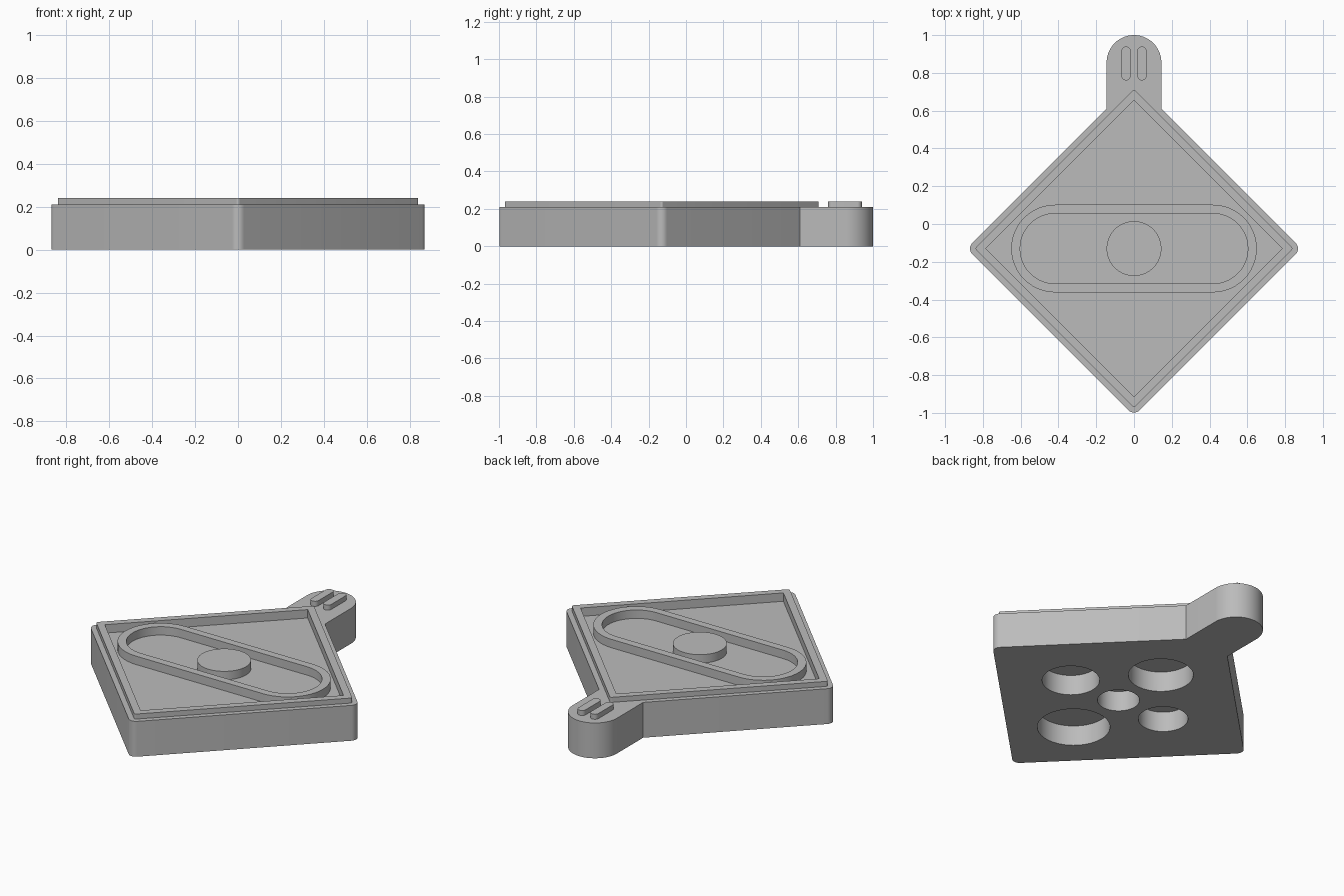
import bpy
import bmesh
from math import sin, cos, pi, sqrt

if "Cube" in bpy.data.objects:
    bpy.data.objects.remove(bpy.data.objects["Cube"], do_unlink=True)

CY = -0.13                      # centre of the diamond plate
LEDGE, TOP, FLOOR = 0.21, 0.24, 0.19
HOLE_DEPTH = 0.12

grey = bpy.data.materials.new("plain grey")
grey.use_nodes = True
grey.diffuse_color = (0.5, 0.5, 0.5, 1)
grey.node_tree.nodes["Principled BSDF"].inputs["Base Color"].default_value = (0.5, 0.5, 0.5, 1)


def arc(cx, cy, r, start, end, n):
    return [(cx + r * cos(start + (end - start) * i / n),
             cy + r * sin(start + (end - start) * i / n)) for i in range(n + 1)]


def circle(cx, cy, r, n=64):
    return arc(cx, cy, r, 0, 2 * pi, n)[:-1]


def diamond(half, r=0):
    """Diamond outline with rounded corners, anticlockwise from +x."""
    pts = []
    for k in range(4):
        a = k * pi / 2
        d = half - r * sqrt(2)
        c = (d * cos(a), CY + d * sin(a))
        pts += arc(*c, r, a - pi / 4, a + pi / 4, 8) if r else [c]
    return pts


def capsule(cx, cy, half_x, half_y):
    """Round-ended slot along its longer direction."""
    r = min(half_x, half_y)
    dx, dy = half_x - r, half_y - r
    turn = 0 if dx > 0 else pi / 2
    return (arc(cx + dx, cy + dy, r, turn - pi / 2, turn + pi / 2, 24)
            + arc(cx - dx, cy - dy, r, turn + pi / 2, turn + 3 * pi / 2, 24))


def prism(name, outline, z0, z1):
    bm = bmesh.new()
    face = bm.faces.new([bm.verts.new((x, y, z0)) for x, y in outline])
    top = bmesh.ops.extrude_face_region(bm, geom=[face])["geom"]
    bmesh.ops.translate(bm, vec=(0, 0, z1 - z0),
                        verts=[g for g in top if isinstance(g, bmesh.types.BMVert)])
    bmesh.ops.recalc_face_normals(bm, faces=bm.faces)
    mesh = bpy.data.meshes.new(name)
    bm.to_mesh(mesh)
    bm.free()
    mesh.materials.append(grey)
    ob = bpy.data.objects.new(name, mesh)
    bpy.context.collection.objects.link(ob)
    return ob


def activate(ob):
    bpy.ops.object.select_all(action='DESELECT')
    ob.select_set(True)
    bpy.context.view_layer.objects.active = ob


def cut(ob, outline, z0, z1):
    cutter = prism("cutter", outline, z0, z1)
    mod = ob.modifiers.new("cut", 'BOOLEAN')
    mod.operation, mod.solver, mod.object = 'DIFFERENCE', 'EXACT', cutter
    activate(ob)
    bpy.ops.object.modifier_apply(modifier=mod.name)
    bpy.data.objects.remove(cutter, do_unlink=True)


# Body: rounded diamond whose back corner runs into a round-ended tab
TAB, HALF = 0.145, 0.885
outline = [p for p in diamond(HALF, 0.04) if p[1] < 0.6]
right = [p for p in outline if p[0] > 0.5 and p[1] >= CY - 0.1]
split = len(right)
join_y = CY + HALF - TAB
first = next(i for i, p in enumerate(outline) if p[0] < -0.5)
outline = (outline[:first] if first == split else right)
outline = (outline + [(TAB, join_y)] + arc(0, 1 - TAB, TAB, 0, pi, 40) + [(-TAB, join_y)]
           + [p for p in diamond(HALF, 0.04) if p[0] < -0.5]
           + [p for p in diamond(HALF, 0.04) if p[1] < -0.7])
body = prism("body", outline, 0, LEDGE)

# Recessed face, and five round sockets of growing size underneath
cut(body, diamond(0.785), FLOOR, 0.3)
cut(body, circle(0, CY, 0.113), -0.1, HOLE_DEPTH)
for k, r in ((2, 0.134), (0, 0.155), (1, 0.175), (3, 0.196)):
    d = r + 0.18
    cut(body, circle(d * cos(k * pi / 2), CY + d * sin(k * pi / 2), r), -0.1, HOLE_DEPTH)

# Raised diamond border
border = prism("border", diamond(0.843, 0.012), LEDGE, TOP)
cut(border, diamond(0.785), 0.1, 0.3)

# Raised oval ring and central disc
oval_ring = prism("oval_ring", capsule(0, CY, 0.65, 0.232), FLOOR, TOP)
cut(oval_ring, capsule(0, CY, 0.603, 0.186), 0.1, 0.3)
disc = prism("centre_disc", circle(0, CY, 0.145), FLOOR, TOP)

# Two grip bars on the tab
bars = [prism(name, capsule(x, 0.85, 0.024, 0.09), LEDGE, TOP)
        for name, x in (("left_grip_bar", 0.042), ("right_grip_bar", -0.042))]

for ob in [body, border, oval_ring, disc] + bars:
    activate(ob)
    bpy.ops.object.shade_smooth_by_angle(angle=pi / 6)
